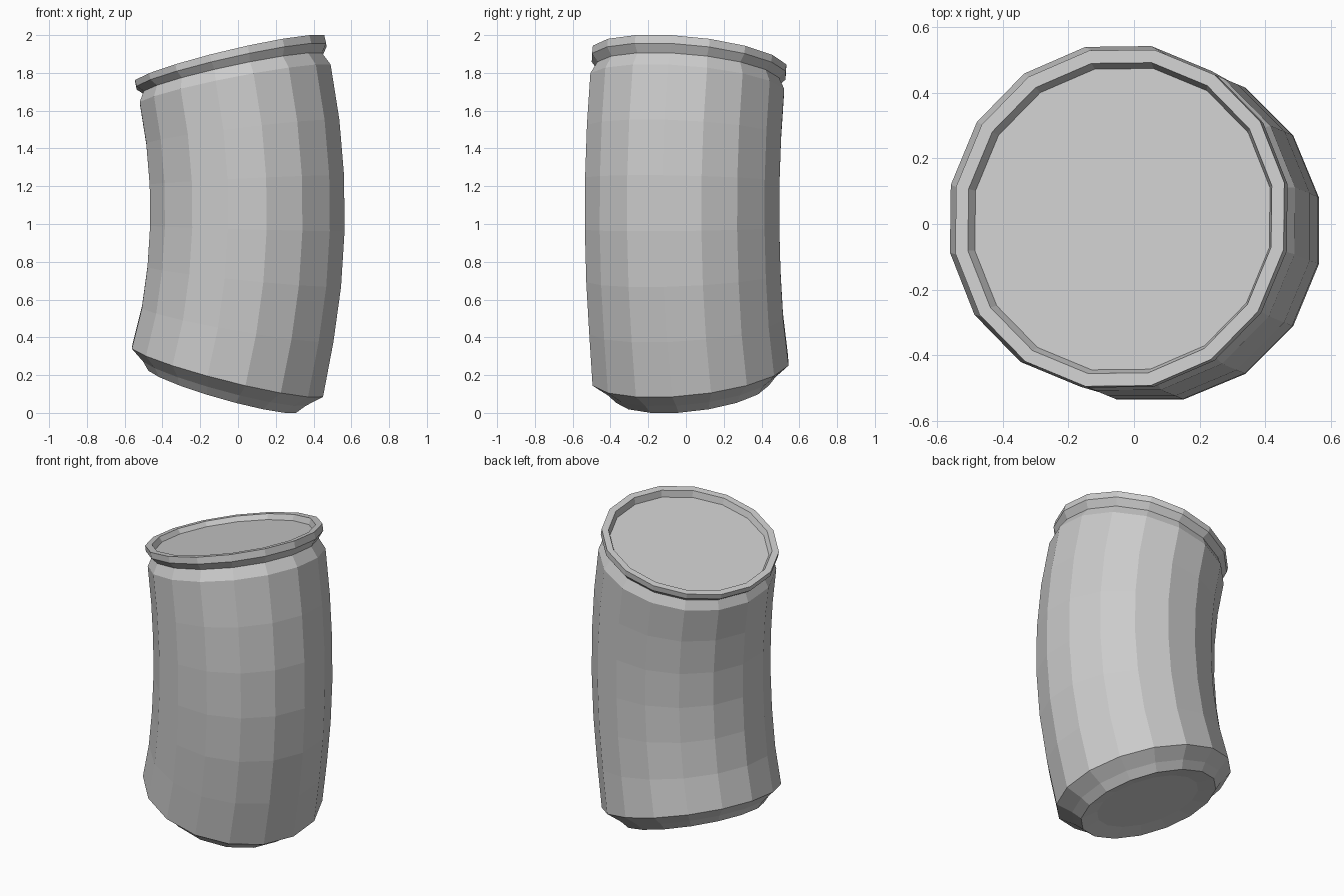
import bpy
import bmesh
from math import sin, cos, pi, radians
from mathutils import Vector

cube = bpy.data.objects.get("Cube")
if cube:
    bpy.data.objects.remove(cube, do_unlink=True)

SIDES = 16
BEND_RADIUS = 3.2            # radius of the bent centre line
MID_HEIGHT = 1.07            # height where the can stands upright
MID_SHIFT = -0.055           # outward bulge of the middle
HEADING = radians(157.3)     # direction the can leans towards
TOWARD = Vector((cos(HEADING), sin(HEADING), 0))

metal = bpy.data.materials.new("grey_metal")
GREY = (0.6, 0.6, 0.6, 1)
metal.diffuse_color = GREY
metal.use_nodes = True
metal.node_tree.nodes["Principled BSDF"].inputs["Base Color"].default_value = GREY


def bend(flat, angle):
    """Carry a point of a flat ring to its place on the bent centre line."""
    a = flat.dot(TOWARD)
    across = flat - TOWARD * a
    reach = BEND_RADIUS - a
    point = across + TOWARD * (MID_SHIFT + BEND_RADIUS - reach * cos(angle))
    point.z = MID_HEIGHT + reach * sin(angle)
    return point


def loft(name, profile, cap=None):
    """Join rings of (radius, bend angle), from outside to inside or low to high."""
    bm = bmesh.new()
    rings = []
    for radius, angle in profile:
        ring = []
        for i in range(SIDES):
            turn = 2 * pi * (i + 0.5) / SIDES
            flat = Vector((radius * cos(turn), radius * sin(turn), 0))
            ring.append(bm.verts.new(bend(flat, angle)))
        rings.append(ring)
    for low, high in zip(rings, rings[1:]):
        for i in range(SIDES):
            j = (i + 1) % SIDES
            bm.faces.new((low[i], low[j], high[j], high[i]))
    if cap == "top":
        bm.faces.new(rings[-1])
    elif cap == "bottom":
        bm.faces.new(rings[0][::-1])
    mesh = bpy.data.meshes.new(name)
    bm.to_mesh(mesh)
    bm.free()
    mesh.materials.append(metal)
    obj = bpy.data.objects.new(name, mesh)
    bpy.context.collection.objects.link(obj)
    return obj


# Bent wall in six even bands
BOTTOM, TOP, BANDS = -0.268, 0.21, 6
wall = [(0.525, BOTTOM + (TOP - BOTTOM) * k / BANDS) for k in range(BANDS + 1)]
wall[0] = (0.532, BOTTOM)
loft("can_wall", wall)

# Tapered foot with a shallow dished underside
loft("can_base", [(0.31, -0.295), (0.415, -0.301), (0.455, -0.287), wall[0]], "bottom")

# Shoulder, neck, rolled rim and its inner wall
loft("top_rim", [wall[-1], (0.492, 0.229), (0.525, 0.241), (0.525, 0.253),
                 (0.485, 0.253), (0.47, 0.242)])

# Sunken lid panel
loft("lid_panel", [(0.47, 0.242)], "top")
